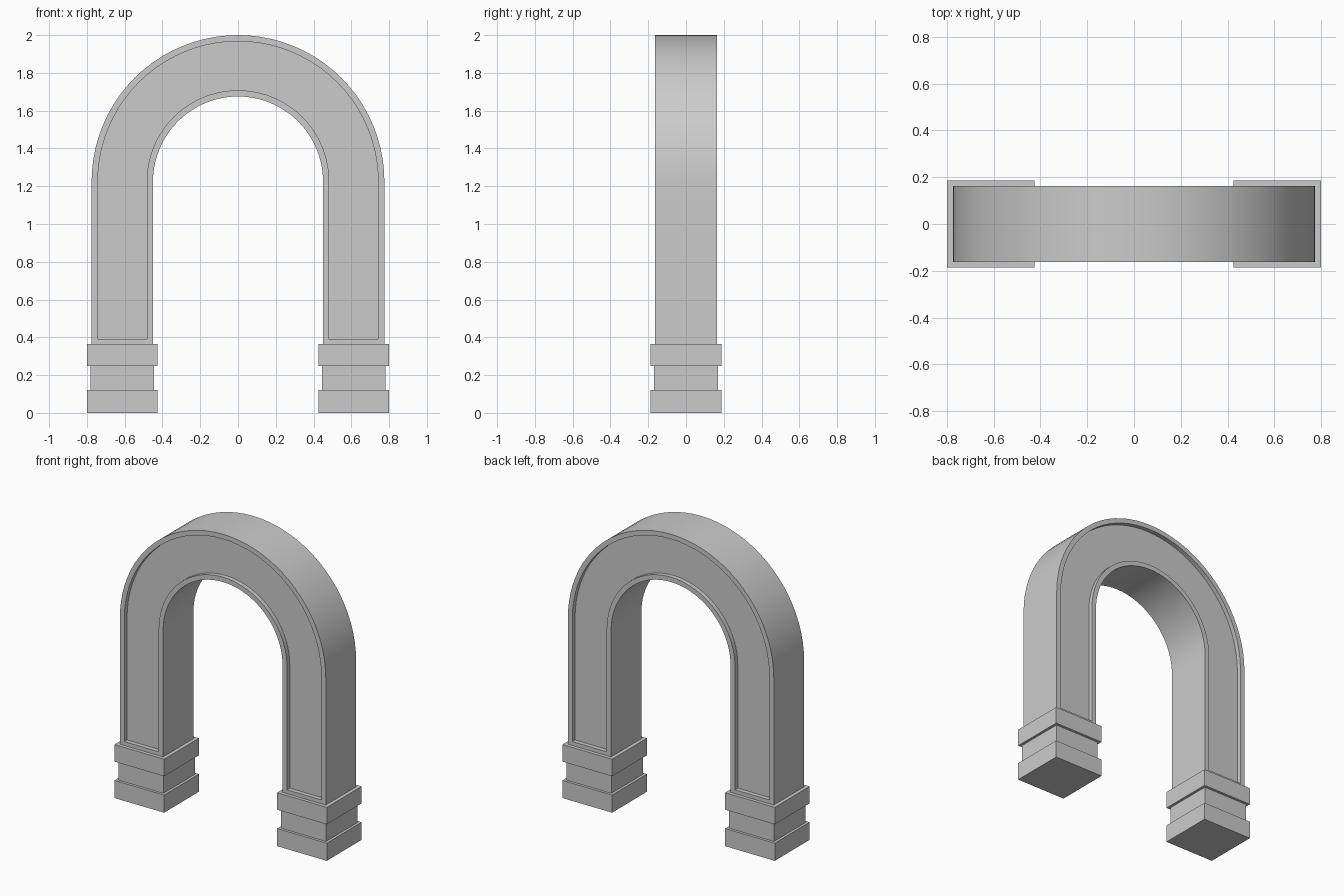
import bpy, bmesh, math

if "Cube" in bpy.data.objects:
    bpy.data.objects.remove(bpy.data.objects["Cube"])

ARC_Z, R_OUT, R_IN = 1.225, 0.775, 0.45
HALF_D = 0.163
FOOT_Z = 0.357
RIM, RECESS = 0.033, 0.03
SEGS = 40
LEG_X = 0.6125


def finish(bm, name, smooth=False):
    bmesh.ops.recalc_face_normals(bm, faces=bm.faces)
    mesh = bpy.data.meshes.new(name)
    bm.to_mesh(mesh)
    bm.free()
    ob = bpy.data.objects.new(name, mesh)
    bpy.context.collection.objects.link(ob)
    if smooth:
        bpy.ops.object.select_all(action='DESELECT')
        ob.select_set(True)
        bpy.context.view_layer.objects.active = ob
        bpy.ops.object.shade_smooth_by_angle(angle=math.radians(30))
    return ob


def loft(bm, rings):
    """Bridge consecutive four-sided rings and cap both ends."""
    loops = [[bm.verts.new(p) for p in ring] for ring in rings]
    for a, b in zip(loops, loops[1:]):
        for i in range(4):
            j = (i + 1) % 4
            bm.faces.new((a[i], a[j], b[j], b[i]))
    bm.faces.new(loops[0])
    bm.faces.new(loops[-1])


# Arch: rectangular section swept up one leg, around and down the other
def section(c, s, z):
    return [(R_IN * c, -HALF_D, z + R_IN * s), (R_OUT * c, -HALF_D, z + R_OUT * s),
            (R_OUT * c, HALF_D, z + R_OUT * s), (R_IN * c, HALF_D, z + R_IN * s)]


rings = [section(1, 0, FOOT_Z)]
for k in range(SEGS + 1):
    a = math.pi * k / SEGS
    rings.append(section(math.cos(a), math.sin(a), ARC_Z))
rings.append(section(-1, 0, FOOT_Z))
bm = bmesh.new()
loft(bm, rings)
bmesh.ops.recalc_face_normals(bm, faces=bm.faces)

# Recessed panels on the front and back of the arch
for side in (-1, 1):
    bm.normal_update()
    panel = [f for f in bm.faces if f.normal.y * side > 0.9]
    bmesh.ops.inset_region(bm, faces=panel, thickness=RIM, depth=0,
                           use_boundary=True, use_even_offset=True)
    new = bmesh.ops.extrude_face_region(bm, geom=panel)["geom"]
    verts = [v for v in new if isinstance(v, bmesh.types.BMVert)]
    bmesh.ops.translate(bm, verts=verts, vec=(0, -side * RECESS, 0))
    old = [f for f in panel if f.is_valid]
    if old:
        bmesh.ops.delete(bm, geom=old, context='FACES')
finish(bm, "arch", smooth=True)

# Stepped square plinths: (half width, height)
STEPS = [(0.187, 0), (0.187, 0.12), (0.169, 0.12),
         (0.169, 0.248), (0.187, 0.248), (0.187, 0.364)]
for name, x in (("left_plinth", -LEG_X), ("right_plinth", LEG_X)):
    bm = bmesh.new()
    loft(bm, [[(x - w, -w, z), (x + w, -w, z), (x + w, w, z), (x - w, w, z)]
              for w, z in STEPS])
    finish(bm, name)
